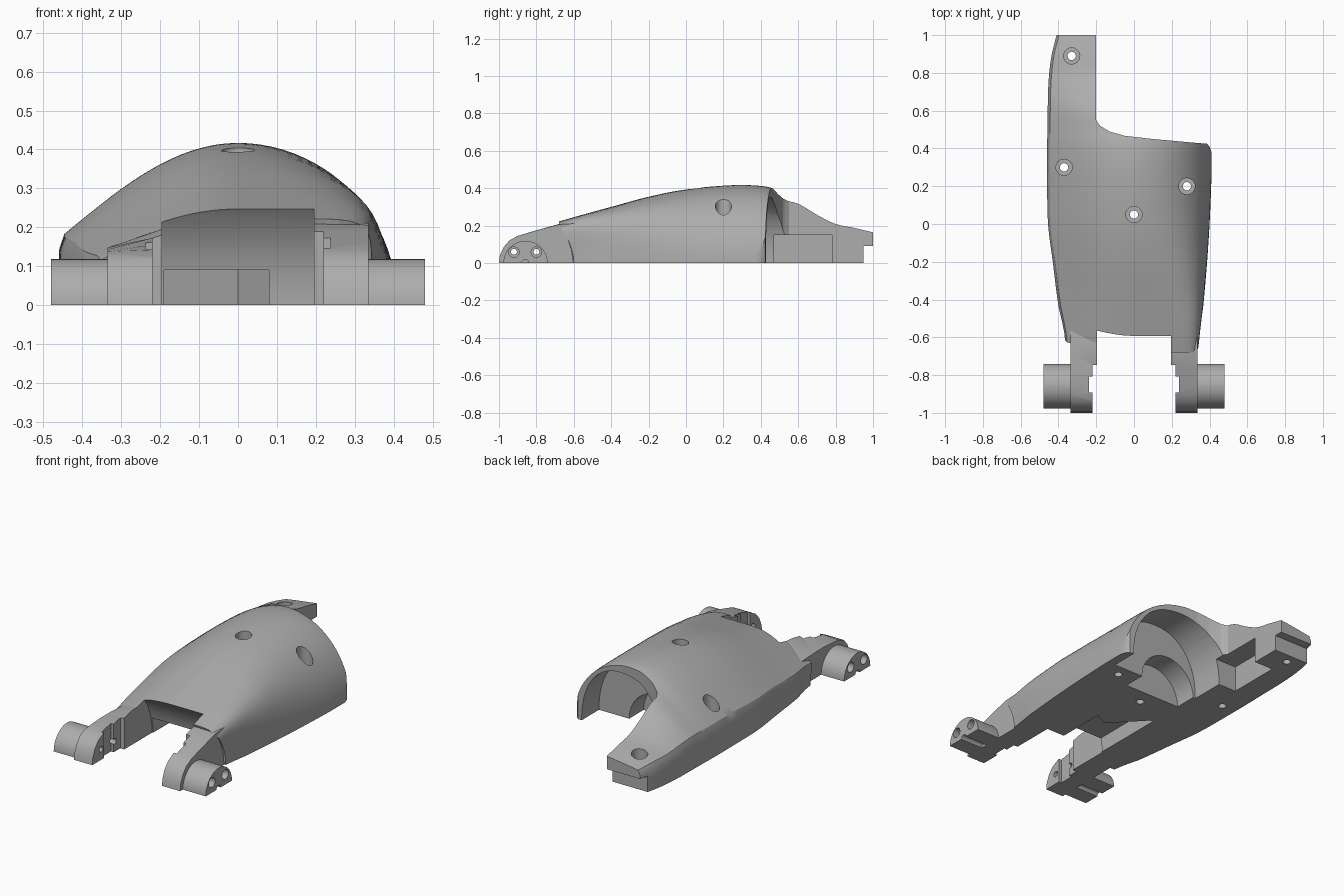
import bpy, bmesh, math

if "Cube" in bpy.data.objects:
    bpy.data.objects.remove(bpy.data.objects["Cube"])

grey = bpy.data.materials.new("plain_grey")
grey.use_nodes = True
grey.diffuse_color = (0.42, 0.42, 0.42, 1)
grey.node_tree.nodes["Principled BSDF"].inputs["Base Color"].default_value = grey.diffuse_color


def make(name, bm):
    bmesh.ops.recalc_face_normals(bm, faces=bm.faces)
    mesh = bpy.data.meshes.new(name)
    bm.to_mesh(mesh)
    bm.free()
    mesh.materials.append(grey)
    obj = bpy.data.objects.new(name, mesh)
    bpy.context.collection.objects.link(obj)
    return obj


def loft(name, rings):
    """Closed solid through a list of equally long rings."""
    bm = bmesh.new()
    rows = [[bm.verts.new(p) for p in ring] for ring in rings]
    count = len(rows[0])
    for a, b in zip(rows, rows[1:]):
        for i in range(count):
            j = (i + 1) % count
            bm.faces.new((a[i], a[j], b[j], b[i]))
    caps = [bm.faces.new(rows[0]), bm.faces.new(rows[-1][::-1])]
    bmesh.ops.triangulate(bm, faces=caps)
    return make(name, bm)


def prism(name, pts, axis, lo, hi):
    """Extrude a flat outline along an axis."""
    place = {"x": lambda p, t: (t, p[0], p[1]),
             "y": lambda p, t: (p[0], t, p[1]),
             "z": lambda p, t: (p[0], p[1], t)}[axis]
    return loft(name, [[place(p, t) for p in pts] for t in (lo, hi)])


def box(name, x, y, z):
    return prism(name, [(x[0], y[0]), (x[1], y[0]), (x[1], y[1]), (x[0], y[1])], "z", *z)


def oval(cx, cy, rx, ry, n=32, sweep=math.tau, power=2):
    """Ellipse, or a squarer oval for a higher power."""
    pts = []
    for i in range(n if sweep == math.tau else n + 1):
        c, s = math.cos(sweep * i / n), math.sin(sweep * i / n)
        r = (abs(c) ** power + abs(s) ** power) ** (-1 / power)
        pts.append((cx + rx * r * c, cy + ry * r * s))
    return pts


def subtract(obj, tools, tolerant):
    bpy.context.view_layer.objects.active = obj
    for tool in tools:
        mod = obj.modifiers.new("cut", "BOOLEAN")
        mod.operation, mod.solver, mod.object = "DIFFERENCE", "EXACT", tool
        mod.use_hole_tolerant = tolerant
        bpy.ops.object.modifier_apply(modifier=mod.name)


def discard(tools):
    for tool in tools:
        bpy.data.objects.remove(tool)


def smooth(obj):
    bpy.ops.object.select_all(action="DESELECT")
    obj.select_set(True)
    bpy.context.view_layer.objects.active = obj
    bpy.ops.object.shade_smooth_by_angle(angle=math.radians(32))


# Shell stations: y, right edge, left edge, crown, shoulder, roundness
STATIONS = [
    (-.68, -.365, .343, .222, .11, 9),
    (-.6, -.372, .35, .245, .12, 8),
    (-.4, -.405, .37, .3, .13, 4.6),
    (-.2, -.43, .387, .354, .15, 3),
    (0, -.455, .4, .393, .16, 2.3),
    (.25, -.46, .41, .416, .17, 2),
    (.42, -.46, .41, .41, .17, 2),
    (.5, -.458, .41, .388, .17, 2),
    (.6, -.457, .41, .36, .17, 2),
    (.7, -.455, .41, .285, .165, 2),
    (.8, -.449, .41, .225, .155, 2),
    (.9, -.435, .41, .2, .15, 2),
    (1, -.41, .41, .175, .135, 2),
]


def station(y):
    """Smooth interpolation between the stations."""
    last = len(STATIONS) - 1
    k = max(i for i in range(last) if STATIONS[i][0] <= y)
    a, b = STATIONS[k], STATIONS[k + 1]
    before, after = STATIONS[max(k - 1, 0)], STATIONS[min(k + 2, last)]
    h = b[0] - a[0]
    t = (y - a[0]) / h
    out = []
    for c in range(1, len(a)):
        m0 = (b[c] - before[c]) / (b[0] - before[0]) * h
        m1 = (after[c] - a[c]) / (after[0] - a[0]) * h
        out.append(a[c] + t * m0 + t * t * (3 * (b[c] - a[c]) - 2 * m0 - m1)
                   + t ** 3 * (m0 + m1 - 2 * (b[c] - a[c])))
    return out


def section(y):
    low, high, crown, shoulder, power = station(y)
    pts = [(low, 0), (low, shoulder * .5), (low, shoulder * .82)]
    for i in range(15):
        u = .03 + .97 * i / 15
        pts.append((low * (1 - u), shoulder + (crown - shoulder) * math.sin(u * math.pi / 2)))
    return pts + oval(0, 0, high, crown, 22, math.pi / 2, power)[::-1]


rings = []
ROWS = 56
for r in range(ROWS + 1):
    y = -.68 + 1.68 * r / ROWS
    ease = max(0, 1 - r / 8)   # front edge leans forward towards the top
    rings.append([(x, y + ease * (.08 - .08 * min(1, z / .2) ** 2), z) for x, z in section(y)])
shell = loft("forearm_shell", rings)

# Openings of the shell: tail pocket and hook, rear edge, cavity, bore,
# round clearance between the arms and the low channel behind it
cuts = [
    box("pocket_cut", (-.32, -.1), (.47, .78), (-.1, .15)),
    box("hook_cut", (-.6, .6), (.95, 1.1), (-.1, .09)),
    prism("rear_cut", [(-.2, 1.1), (-.2, .55), (-.18, .52), (-.13, .49), (-.05, .467),
                       (.1, .45), (.3, .432), (.385, .425), (.4, .41), (.41, .38),
                       (.5, .36), (.5, 1.1)], "z", -.11, .6),
    prism("cavity_cut", oval(.077, 0, .283, .352, 48, power=2.25), "y", .27, .56),
    prism("bore_cut", oval(-.01, 0, .18, .185, 40), "y", .14, .3),
    prism("clearance_cut", oval(-.86, 0, .365, .365, 64), "x", -.195, .195),
    prism("channel_cut", [(-.19, -.7), (-.19, -.05), (0, -.25), (.08, -.21), (.08, -.7)],
          "z", -.1, .09),
]
# Screw holes with wide seats
for x, y, seat in ((.28, .2, .2), (0, .05, .3), (-.37, .3, .13), (-.33, .89, .1)):
    cuts.append(prism("screw_hole", oval(x, y, .022, .022, 20), "z", -.1, .6))
    cuts.append(prism("screw_seat", oval(x, y, .043, .043, 24), "z", seat, .6))
subtract(shell, cuts, True)
discard(cuts)
smooth(shell)

# Front arms and their hinge lugs
ARM = [(-1, 0), (-.995, .04), (-.975, .085), (-.945, .12), (-.9, .145), (-.85, .16),
       (-.76, .186), (-.68, .208), (-.6, .213), (-.5, .2), (-.5, 0)]
arm_cuts = [box("inner_step", (-.22, .22), (-1.1, -.747), (-.11, .31)),
            box("notch", (-.237, .237), (-.892, -.807), (-.1, .3))]
lug_cuts = [prism("groove", oval(-.86, -.001, .02, .02, 16), "x", -.6, .6)]
for y in (-.92, -.8):
    hole = prism("pin_hole", oval(y, .06, .016, .016, 16), "x", -.6, .6)
    arm_cuts.append(hole)
    lug_cuts.append(hole)
    for side in (-1, 1):
        lug_cuts.append(prism("pin_seat", oval(y, .058, .028, .028, 20), "x",
                              *sorted((side * .42, side * .6))))

for side, name, inner, outer in ((-1, "right", .93, .68), (1, "left", 1, .99)):
    def edge(x, drop):
        return [(side * x, y, z * (1 - (1 - drop) * min(1, max(0, (y + .95) / .3))))
                for y, z in ARM]
    arm = loft(name + "_arm", [edge(.195, inner), edge(.335, outer)])
    lug = prism(name + "_hinge_lug", oval(-.858, 0, .118, .118, 32, math.pi), "x",
                *sorted((side * .33, side * .48)))
    subtract(arm, arm_cuts, False)
    subtract(lug, lug_cuts, False)
    smooth(arm)
    smooth(lug)
discard(set(arm_cuts + lug_cuts))
